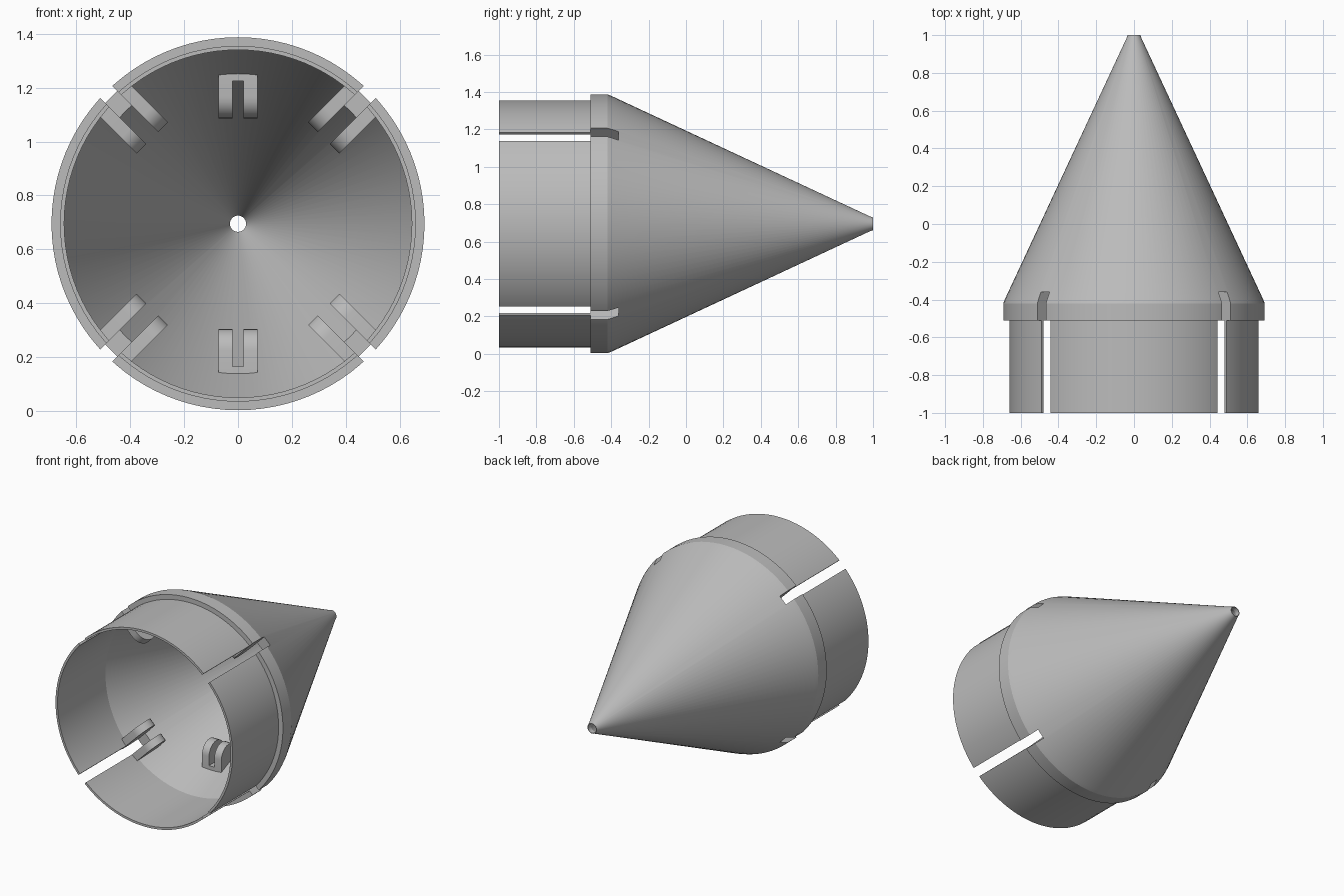
import bpy, bmesh, math
from mathutils import Vector

if "Cube" in bpy.data.objects:
    bpy.data.objects.remove(bpy.data.objects["Cube"], do_unlink=True)

CZ = 0.695      # height of the long axis
SEG = 96

grey = bpy.data.materials.new("plain_grey")
grey.use_nodes = True
color = (0.5, 0.5, 0.5, 1)
grey.diffuse_color = color
grey.node_tree.nodes["Principled BSDF"].inputs["Base Color"].default_value = color


def finish(name, bm):
    bmesh.ops.recalc_face_normals(bm, faces=bm.faces)
    mesh = bpy.data.meshes.new(name)
    bm.to_mesh(mesh)
    bm.free()
    obj = bpy.data.objects.new(name, mesh)
    mesh.materials.append(grey)
    bpy.context.collection.objects.link(obj)
    return obj


def place(angle, r, y, t):
    """Radius, axial position and sideways offset to model space."""
    c, s = math.cos(angle), math.sin(angle)
    return Vector((r * c - t * s, y, CZ + r * s + t * c))


def lathe(name, profile):
    bm = bmesh.new()
    rings = [[bm.verts.new(place(math.tau * i / SEG, r, y, 0)) for r, y in profile]
             for i in range(SEG)]
    n = len(profile)
    for i in range(SEG):
        a, b = rings[i], rings[(i + 1) % SEG]
        for j in range(n):
            k = (j + 1) % n
            bm.faces.new((a[j], a[k], b[k], b[j]))
    return finish(name, bm)


def extrude(name, outline, angle, t0, t1):
    bm = bmesh.new()
    low = [bm.verts.new(place(angle, r, y, t0)) for r, y in outline]
    high = [bm.verts.new(place(angle, r, y, t1)) for r, y in outline]
    bm.faces.new(low)
    bm.faces.new(high)
    n = len(outline)
    for i in range(n):
        k = (i + 1) % n
        bm.faces.new((low[i], low[k], high[k], high[i]))
    return finish(name, bm)


def smooth(obj):
    bpy.ops.object.select_all(action='DESELECT')
    obj.select_set(True)
    bpy.context.view_layer.objects.active = obj
    bpy.ops.object.shade_smooth_by_angle(angle=math.radians(20))


def lug_outline(center_r, center_y, rad, outer_front, outer_back):
    """Bar with a round inner end."""
    arc = [(center_r - rad * math.sin(a), center_y - rad * math.cos(a))
           for a in (math.pi * i / 12 for i in range(13))]
    return [(outer_front, center_y - rad)] + arc + [(outer_back, center_y + rad)]


# Hollow nose cone with collar and thin skirt
shell = lathe("nose_cone", [
    (0.645, -1), (0.66, -1), (0.66, -0.51), (0.692, -0.51), (0.692, -0.42),
    (0.682, -0.395), (0.039, 0.985), (0.034, 1), (0.03, 1), (0.03, 0.97), (0.645, -0.49)])

# Four diagonal slots through skirt and collar
diagonals = [math.radians(45 + 90 * i) for i in range(4)]
for a in diagonals:
    cutter = extrude("slot_cutter", [(0.5, -1.1), (0.8, -1.1), (0.8, -0.36), (0.5, -0.36)],
                     a, -0.032, 0.032)
    mod = shell.modifiers.new("slot", 'BOOLEAN')
    mod.operation = 'DIFFERENCE'
    mod.solver = 'EXACT'
    mod.object = cutter
    bpy.context.view_layer.objects.active = shell
    bpy.ops.object.modifier_apply(modifier=mod.name)
    bpy.data.objects.remove(cutter, do_unlink=True)
smooth(shell)

# Paired lugs beside each slot
for a in diagonals:
    for t in (-0.082, 0.032):
        smooth(extrude("slot_lug", lug_outline(0.53, -0.43, 0.08, 0.65, 0.65), a, t, t + 0.05))

# Forked clips at top and bottom of the inner cone
for a in (math.pi / 2, -math.pi / 2):
    for t in (-0.072, 0.02):
        smooth(extrude("clip_prong", lug_outline(0.47, -0.2, 0.08, 0.565, 0.51), a, t, t + 0.052))
    extrude("clip_bridge", [(0.53, -0.28), (0.565, -0.28), (0.53, -0.18)], a, -0.02, 0.02)
